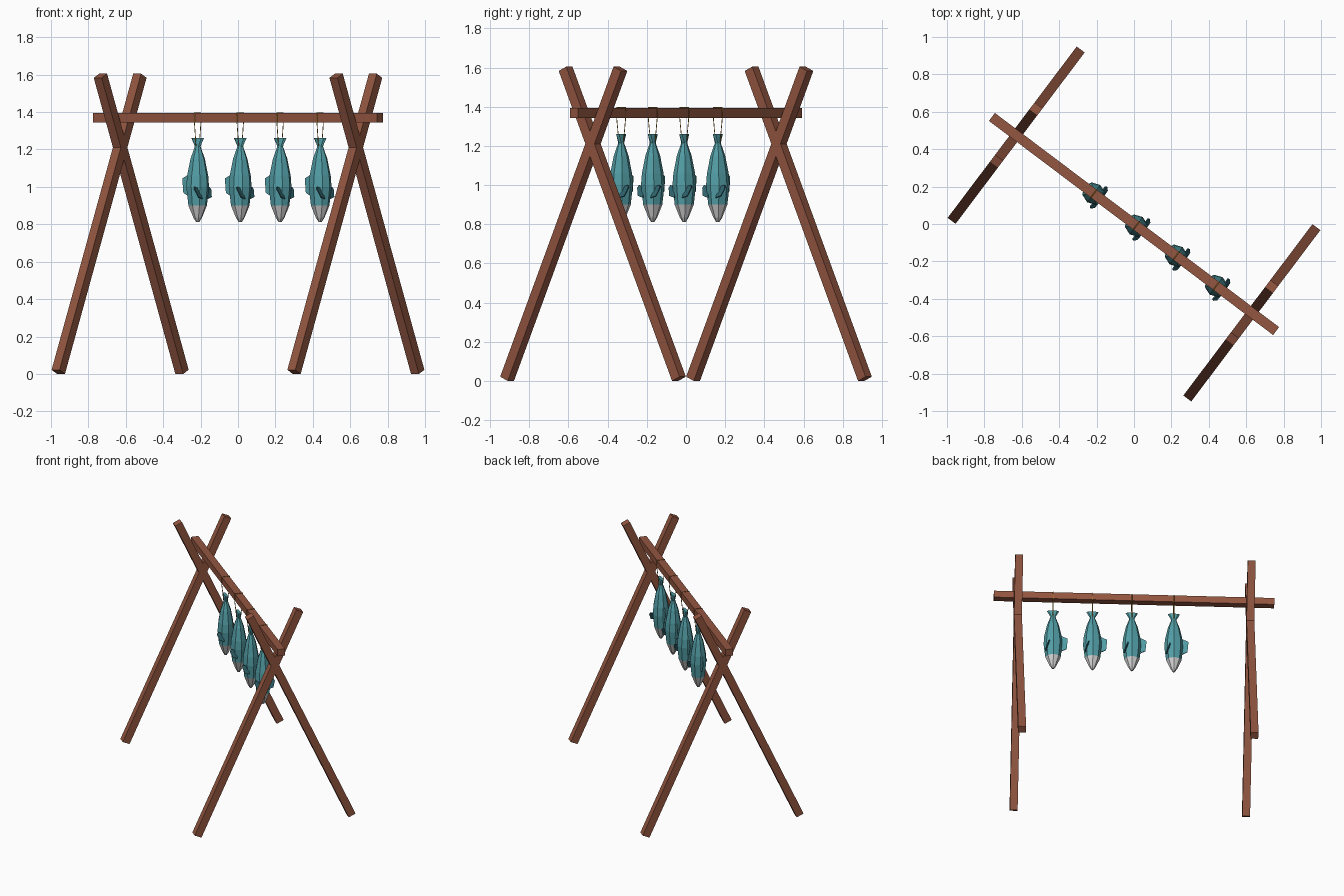
import bpy, bmesh, math
from mathutils import Matrix, Vector

if "Cube" in bpy.data.objects:
    bpy.data.objects.remove(bpy.data.objects["Cube"])

# The rack is turned in plan: local x runs along the beam, local y across it
TURN = Matrix.Rotation(math.radians(-37), 4, 'Z')


def mat(name, rgb):
    m = bpy.data.materials.new(name)
    m.diffuse_color = (*rgb, 1)
    m.use_nodes = True
    m.node_tree.nodes["Principled BSDF"].inputs["Base Color"].default_value = m.diffuse_color
    return m


WOOD = mat("brown wood", (0.29, 0.092, 0.052))
TEAL = mat("teal skin", (0.085, 0.34, 0.38))
DARK = mat("dark teal fin", (0.03, 0.13, 0.16))
GREY = mat("pale grey snout", (0.62, 0.62, 0.62))
ROPE = mat("golden twine", (0.5, 0.25, 0.03))


def finish(name, bm, *mats):
    bmesh.ops.recalc_face_normals(bm, faces=bm.faces)
    bm.transform(TURN)
    me = bpy.data.meshes.new(name)
    bm.to_mesh(me)
    bm.free()
    for m in mats:
        me.materials.append(m)
    ob = bpy.data.objects.new(name, me)
    bpy.context.collection.objects.link(ob)
    return ob


def bar(name, size, matrix):
    bm = bmesh.new()
    bmesh.ops.create_cube(bm, size=1, matrix=matrix @ Matrix.Diagonal((*size, 1)))
    finish(name, bm, WOOD)


def plate(bm, pts, offset):
    """Thin flat fin from an outline, thickened both ways by offset."""
    off = Vector(offset)
    a = [bm.verts.new(Vector(p) + off) for p in pts]
    b = [bm.verts.new(Vector(p) - off) for p in pts]
    bm.faces.new(a)
    bm.faces.new(b[::-1])
    for i in range(len(pts)):
        j = (i + 1) % len(pts)
        bm.faces.new((a[j], a[i], b[i], b[j]))


# Crossed legs at both ends
W = 0.053
for end, sx in (("left", -1), ("right", 1)):
    for side, sy in (("front", -1), ("back", 1)):
        m = (Matrix.Translation((sx * 0.789, sy * 0.187, 0.8025))
             @ Matrix.Rotation(sy * math.radians(24.6), 4, 'X'))
        bar(f"{end}_{side}_leg", (W, W, 1.741), m)

# Cross beam resting in the crotches
BEAM_Z = 1.369
bar("cross_beam", (1.902, W, 0.05), Matrix.Translation((0, 0, BEAM_Z)))

# Fish body rings from nose to tail: height, half width along beam, half width across
RINGS = [(0.811, 0.008, 0.008), (0.835, 0.024, 0.022), (0.90, 0.052, 0.047),
         (1.0, 0.064, 0.058), (1.06, 0.060, 0.053), (1.15, 0.041, 0.036),
         (1.215, 0.017, 0.014), (1.26, 0.042, 0.012)]
SIDES = 8


def fish(n, u):
    # Body with pale snout
    bm = bmesh.new()
    rings = []
    for z, a, b in RINGS:
        rings.append([bm.verts.new((u + a * math.cos(t), b * math.sin(t), z))
                      for t in (math.tau * i / SIDES for i in range(SIDES))])
    for r, s in zip(rings, rings[1:]):
        for i in range(SIDES):
            j = (i + 1) % SIDES
            bm.faces.new((r[i], r[j], s[j], s[i]))
    bm.faces.new(rings[0][::-1])
    bm.faces.new(rings[-1])
    for f in bm.faces:
        f.material_index = int(f.calc_center_median().z < 0.9)
    finish(f"fish_body_{n}", bm, TEAL, GREY)

    # Back fin
    bm = bmesh.new()
    plate(bm, [(u - 0.05, 0, 1.07), (u - 0.100, 0, 1.045),
               (u - 0.093, 0, 0.968), (u - 0.05, 0, 0.945)], (0, 0.004, 0))
    finish(f"fish_back_fin_{n}", bm, TEAL)

    # Pair of side fins
    bm = bmesh.new()
    for s in (-1, 1):
        plate(bm, [(u + 0.050, s * 0.025, 0.935), (u + 0.048, s * 0.058, 0.945),
                   (u + 0.034, s * 0.072, 0.985), (u + 0.027, s * 0.066, 1.0),
                   (u + 0.030, s * 0.03, 0.99)], (0.003, 0, 0.001))
    finish(f"fish_side_fins_{n}", bm, DARK)

    # Twine loop from the tail around the beam
    top, half = BEAM_Z + 0.027, W / 2 + 0.002
    path = [(0, 1.215), (0.015, 1.222), (half, 1.342), (half, top),
            (-half, top), (-half, 1.342), (-0.015, 1.222)]
    cu = bpy.data.curves.new(f"twine_{n}", 'CURVE')
    cu.dimensions = '3D'
    cu.bevel_depth = 0.0025
    cu.bevel_resolution = 0
    sp = cu.splines.new('POLY')
    sp.points.add(len(path) - 1)
    for p, (v, z) in zip(sp.points, path):
        p.co = (*(TURN @ Vector((u, v, z))), 1)
    sp.use_cyclic_u = True
    cu.materials.append(ROPE)
    bpy.context.collection.objects.link(bpy.data.objects.new(f"twine_{n}", cu))


for n, u in enumerate((-0.27, 0.015, 0.282, 0.55), 1):
    fish(n, u)
